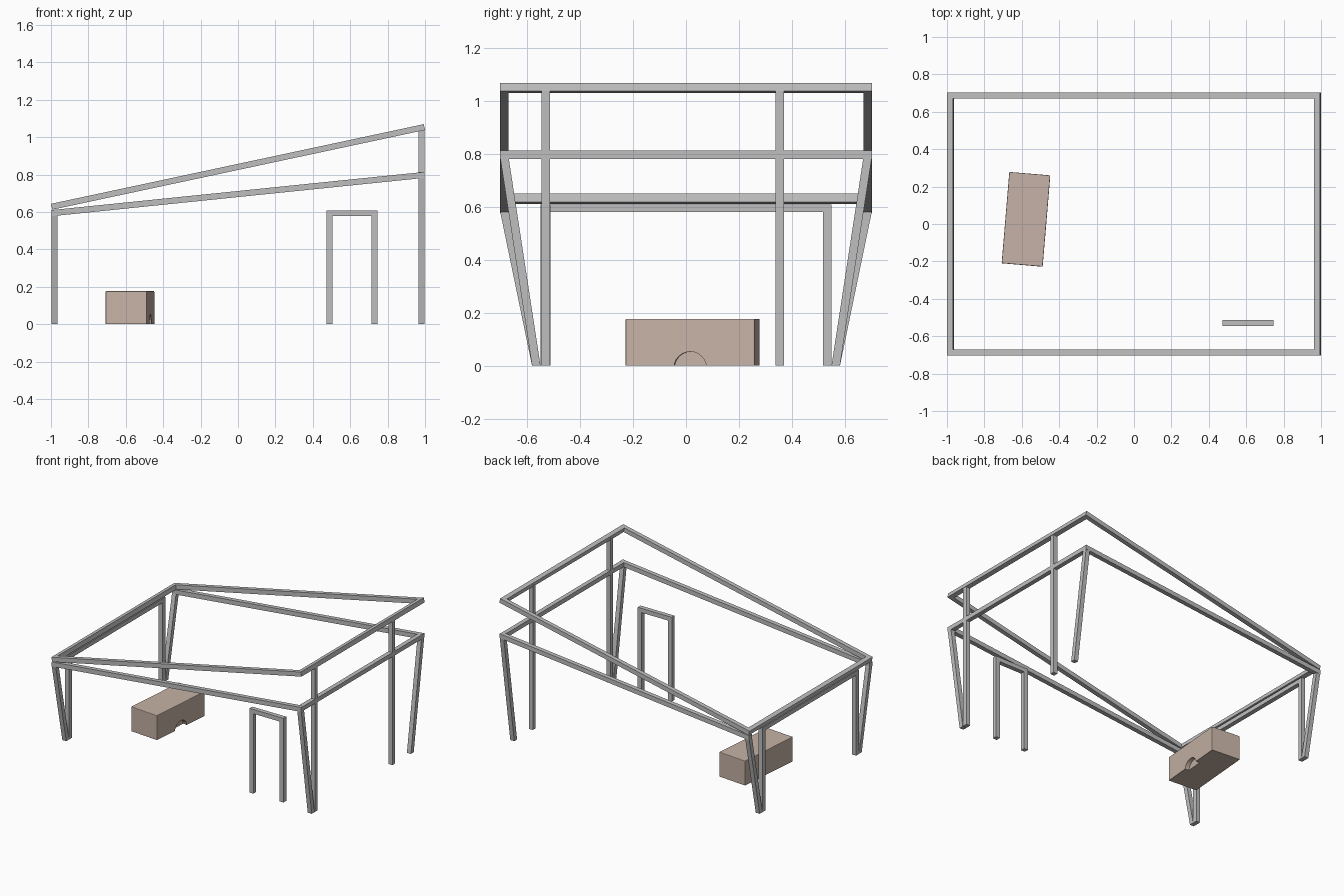
import bpy, bmesh, math
from mathutils import Vector, Matrix

if "Cube" in bpy.data.objects:
    bpy.data.objects.remove(bpy.data.objects["Cube"])


def material(name, rgb):
    m = bpy.data.materials.new(name)
    m.diffuse_color = (*rgb, 1.0)
    m.use_nodes = True
    m.node_tree.nodes["Principled BSDF"].inputs["Base Color"].default_value = m.diffuse_color
    return m


GREY = material("grey metal", (0.52, 0.52, 0.52))
TAN = material("tan wood", (0.57, 0.45, 0.385))


def finish(name, bm, mat):
    bmesh.ops.recalc_face_normals(bm, faces=bm.faces[:])
    mesh = bpy.data.meshes.new(name)
    bm.to_mesh(mesh)
    bm.free()
    mesh.materials.append(mat)
    ob = bpy.data.objects.new(name, mesh)
    bpy.context.collection.objects.link(ob)
    return ob


def prism(name, points, offset, mat=GREY):
    """Extrude a flat outline along an offset vector."""
    bm = bmesh.new()
    face = bm.faces.new([bm.verts.new(p) for p in points])
    geo = bmesh.ops.extrude_face_region(bm, geom=[face])["geom"]
    bmesh.ops.translate(bm, vec=Vector(offset),
                        verts=[v for v in geo if isinstance(v, bmesh.types.BMVert)])
    return finish(name, bm, mat)


def bar(name, x0, x1, y0, y1, z0, z1):
    return prism(name, [(x0, y0, z0), (x1, y0, z0), (x1, y1, z0), (x0, y1, z0)],
                 (0, 0, z1 - z0))


T = 0.032      # bar thickness
W = 0.703      # half width of the frame
X0, X1 = 0.965, 0.997

# Sloping roof frame, built along its own tilted axis
start, end = Vector((-0.9935, 0, 0.612)), Vector((1.0, 0, 1.038))
along = (end - start).normalized()
up = Vector((-along.z, 0, along.x)) * T


def roof_bar(name, a, b, y0, y1):
    pts = [p + Vector((0, y0, 0)) for p in (a, b, b + up, a + up)]
    prism(name, pts, (0, y1 - y0, 0))


roof_bar("roof_front_bar", start, end, -W, -W + T)
roof_bar("roof_back_bar", start, end, W - T, W)
roof_bar("roof_low_end_bar", start, start + along * T, -W + T, W - T)
roof_bar("roof_high_end_bar", end - along * T, end, -W + T, W - T)

# Lower frame: sloping side bars and a level bar at the tall end
for side, s in (("front", -1), ("back", 1)):
    yo, yi = s * W, s * (W - T)
    prism(f"lower_{side}_bar",
          [(-X1, yo, 0.577), (X1, yo, 0.782), (X1, yo, 0.814), (-X1, yo, 0.61)],
          (0, yi - yo, 0))
    # Leaning corner legs
    for end_name, x, top in (("low_end", -X1, 0.585), ("tall_end", X0, 0.79)):
        prism(f"{side}_{end_name}_leaning_leg",
              [(x, s * 0.55, 0), (x, s * 0.582, 0), (x, yo, top), (x, yi, top)],
              (X1 - X0, 0, 0))
bar("lower_tall_end_bar", X0, X1, -W + T, W - T, 0.782, 0.813)

# Upright posts holding the high end of the roof
for name, y in (("front_tall_post", -0.53), ("back_tall_post", 0.355)):
    bar(name, X0, X1, y - T / 2, y + T / 2, 0, 1.043)

# Portal at the low end
for name, y in (("front_low_post", -0.534), ("back_low_post", 0.534)):
    bar(name, -X1, -X0, y - T / 2, y + T / 2, 0, 0.61)
bar("low_end_crossbar", -X1, -X0, -0.518, 0.518, 0.58, 0.61)

# Door frame
for name, x in (("door_left_post", 0.473), ("door_right_post", 0.713)):
    bar(name, x, x + T, -0.545, -0.513, 0, 0.608)
bar("door_top_bar", 0.473 + T, 0.713, -0.545, -0.513, 0.577, 0.608)

# Box with softened edges, turned slightly
place = Matrix.Translation((-0.5775, 0.025, 0)) @ Matrix.Rotation(math.radians(-4.8), 4, 'Z')
bm = bmesh.new()
bmesh.ops.create_cube(bm, size=1, matrix=Matrix.Translation((0, 0, 0.0885))
                      @ Matrix.Diagonal((0.22, 0.49, 0.177, 1)))
edges = [e for e in bm.edges if max(v.co.z for v in e.verts) > 0.01]
bmesh.ops.bevel(bm, geom=edges, offset=0.004, segments=2, profile=0.5, affect='EDGES')
box = finish("box", bm, TAN)
box.matrix_world = place

# Arched opening in the box
R, N = 0.062, 24
arch = [(0.08, R * math.cos(math.tau * i / N), R * math.sin(math.tau * i / N) - 0.009)
        for i in range(N)]
cutter = prism("arch_cutter", arch, (0.1, 0, 0), TAN)
cutter.matrix_world = place
cutter.hide_render = True
cutter.hide_set(True)
cut = box.modifiers.new("arch", 'BOOLEAN')
cut.operation = 'DIFFERENCE'
cut.solver = 'EXACT'
cut.object = cutter
